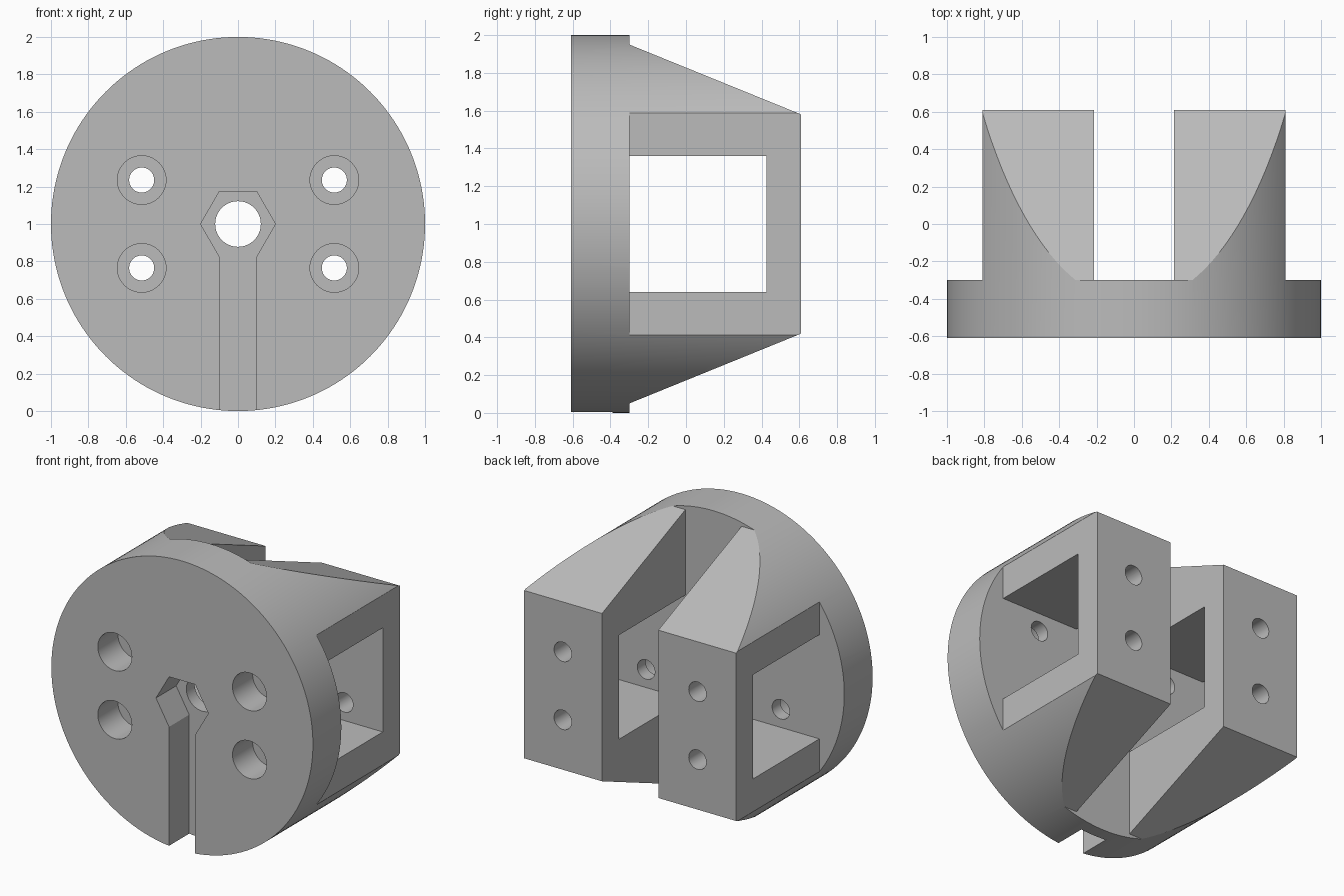
import bpy, bmesh
from math import cos, sin, tau

if "Cube" in bpy.data.objects:
    bpy.data.objects.remove(bpy.data.objects["Cube"], do_unlink=True)

MID = 1.0                                  # height of the main axis
FRONT, PLATE, BACK = -0.61, -0.30, 0.61    # plate front, plate back, arm ends
POCKET = -0.39                             # floor of nut slot and counterbores

grey = bpy.data.materials.new("grey plastic")
grey.use_nodes = True
colour = (0.5, 0.5, 0.5, 1)
grey.diffuse_color = colour
grey.node_tree.nodes["Principled BSDF"].inputs["Base Color"].default_value = colour


def prism(name, points, axis, lo, hi):
    """Extrude a profile along x (points are y, z) or y (points are x, z)."""
    bm = bmesh.new()
    place = (lambda p, d: (d, p[0], p[1])) if axis == "x" else (lambda p, d: (p[0], d, p[1]))
    ends = [[bm.verts.new(place(p, d)) for p in points] for d in (lo, hi)]
    for ring in ends:
        bm.faces.new(ring)
    for i in range(len(points)):
        j = (i + 1) % len(points)
        bm.faces.new((ends[0][i], ends[0][j], ends[1][j], ends[1][i]))
    bmesh.ops.recalc_face_normals(bm, faces=bm.faces)
    mesh = bpy.data.meshes.new(name)
    bm.to_mesh(mesh)
    bm.free()
    mesh.materials.append(grey)
    obj = bpy.data.objects.new(name, mesh)
    bpy.context.collection.objects.link(obj)
    return obj


def circle(x, z, r, sides):
    return [(x + r * cos(tau * i / sides), z + r * sin(tau * i / sides)) for i in range(sides)]


def rect(a0, a1, b0, b1):
    return [(a0, b0), (a1, b0), (a1, b1), (a0, b1)]


# Round stock that everything is cut from
body = prism("mounting_bracket", circle(0, MID, 1, 160), "y", FRONT, BACK)


def cut(*args):
    tool = prism("cutter", *args)
    tool.hide_render = True
    mod = body.modifiers.new("cut", "BOOLEAN")
    mod.operation, mod.solver, mod.object = "DIFFERENCE", "EXACT", tool
    bpy.context.view_layer.objects.active = body
    bpy.ops.object.modifier_apply(modifier=mod.name)
    bpy.data.objects.remove(tool, do_unlink=True)


# Gap between the two arms
cut(rect(-0.215, 0.215, -0.5, 2.5), "y", PLATE, 1)

for s in (-1, 1):
    # Flat outer side of each arm
    cut(rect(*sorted((s * 0.81, s * 1.5)), -0.5, 2.5), "y", PLATE, 1)
    # Sloped top and bottom of the arms
    cut([(PLATE, MID + s * 0.95), (BACK, MID + s * 0.58), (1, MID + s * 0.42),
         (1, MID + s * 1.5), (PLATE, MID + s * 1.5)], "x", -1.5, 1.5)

# Window through both arms
cut(rect(PLATE, 0.425, MID - 0.36, MID + 0.36), "x", -1.5, 1.5)

# Screw holes with counterbores
for x in (-0.515, 0.515):
    for z in (MID - 0.235, MID + 0.235):
        cut(circle(x, z, 0.067, 40), "y", -1, 1)
        cut(circle(x, z, 0.13, 48), "y", -1, POCKET)

# Central shaft hole, nut pocket and the slot leading to it
cut(circle(0, MID, 0.122, 48), "y", -1, 0)
cut(circle(0, MID, 0.2, 6), "y", -1, POCKET)
cut(rect(-0.1, 0.1, -0.5, MID - 0.1), "y", -1, POCKET)

# Smooth the round walls, keep the edges crisp
bpy.ops.object.select_all(action="DESELECT")
body.select_set(True)
bpy.context.view_layer.objects.active = body
bpy.ops.object.shade_smooth_by_angle(angle=0.35)
